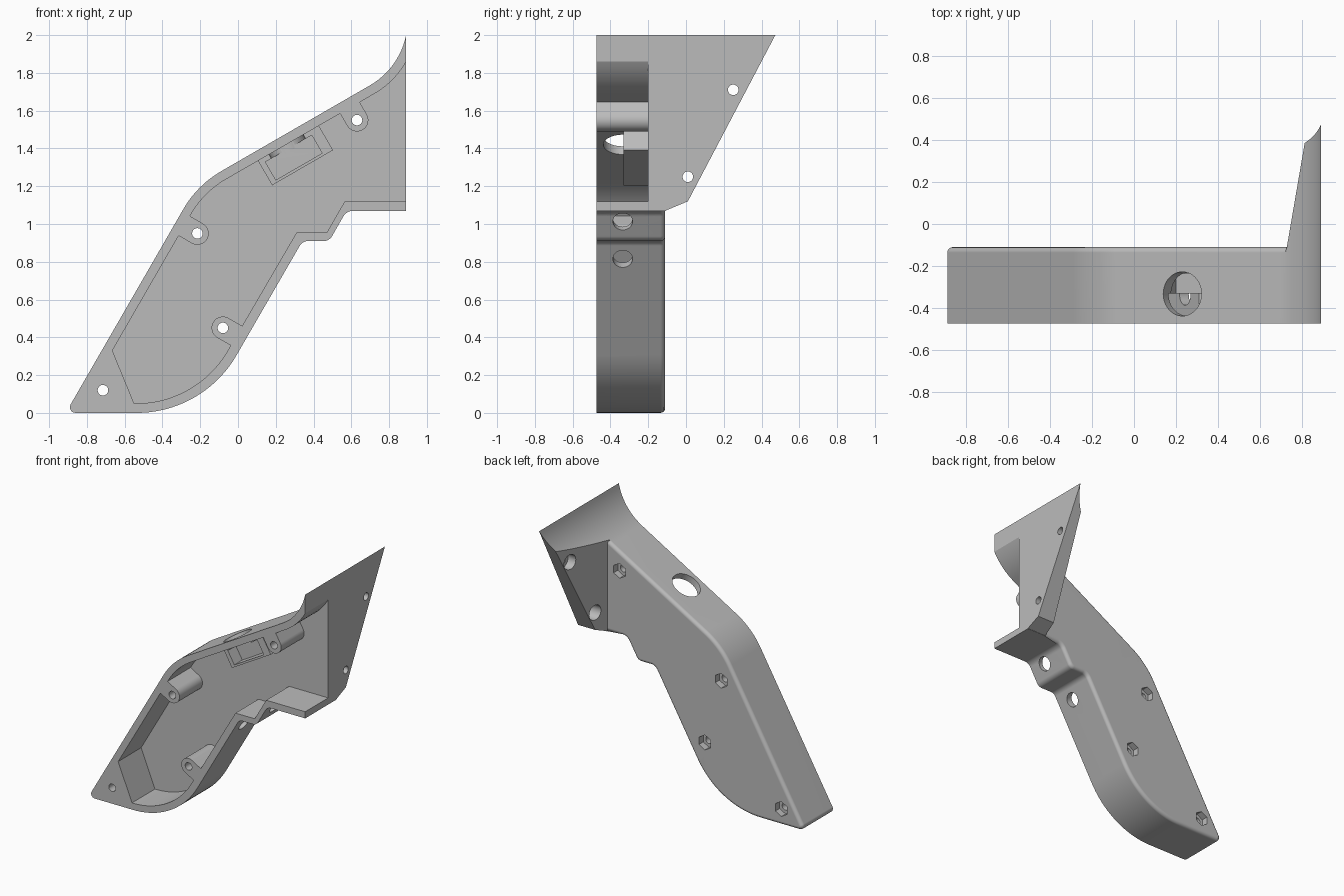
import bpy
import bmesh
from math import radians, cos, sin, tan
from mathutils import Vector, Matrix

if "Cube" in bpy.data.objects:
    bpy.data.objects.remove(bpy.data.objects["Cube"], do_unlink=True)

HALF = 0.473          # half depth of the whole part
BACK = -0.11          # back face of the grip
FLOOR = -0.2          # floor of the hollow
U = Vector((cos(radians(30)), 0, sin(radians(30))))    # along the sloping top
V = Vector((-U.z, 0, U.x))                             # out of the sloping top

grey = bpy.data.materials.new("plain grey")
grey.use_nodes = True
grey.diffuse_color = (0.5, 0.5, 0.5, 1)
grey.node_tree.nodes["Principled BSDF"].inputs["Base Color"].default_value = (0.5, 0.5, 0.5, 1)


def finish(bm, name):
    bmesh.ops.recalc_face_normals(bm, faces=bm.faces)
    mesh = bpy.data.meshes.new(name)
    bm.to_mesh(mesh)
    bm.free()
    mesh.materials.append(grey)
    obj = bpy.data.objects.new(name, mesh)
    bpy.context.collection.objects.link(obj)
    return obj


def prism(name, points, axis, lo, hi):
    """Extrude a closed 2D outline along one axis."""
    place = {"x": lambda p, d: (d, p[0], p[1]),
             "y": lambda p, d: (p[0], d, p[1]),
             "z": lambda p, d: (p[0], p[1], d)}[axis]
    bm = bmesh.new()
    a = [bm.verts.new(place(p, lo)) for p in points]
    b = [bm.verts.new(place(p, hi)) for p in points]
    bm.faces.new(a)
    bm.faces.new(b)
    for i in range(len(a)):
        j = (i + 1) % len(a)
        bm.faces.new((a[i], a[j], b[j], b[i]))
    return finish(bm, name)


def rod(name, centre, direction, radius, lo, hi, sides=40):
    """Cylinder along a direction, from lo to hi relative to the centre."""
    d = Vector(direction).normalized()
    turn = d.to_track_quat("Z", "Y").to_matrix().to_4x4()
    spot = Matrix.Translation(Vector(centre) + d * (lo + hi) / 2)
    bm = bmesh.new()
    bmesh.ops.create_cone(bm, cap_ends=True, segments=sides, radius1=radius,
                          radius2=radius, depth=hi - lo, matrix=spot @ turn)
    return finish(bm, name)


def slope_box(name, u0, u1, v0, v1, y0, y1):
    corners = [U * u + V * v for u, v in ((u0, v0), (u1, v0), (u1, v1), (u0, v1))]
    return prism(name, [(c.x, c.z) for c in corners], "y", y0, y1)


def cut(target, cutter):
    mod = target.modifiers.new("cut", "BOOLEAN")
    mod.operation = "DIFFERENCE"
    mod.solver = "EXACT"
    mod.object = cutter
    bpy.context.view_layer.update()
    graph = bpy.context.evaluated_depsgraph_get()
    mesh = bpy.data.meshes.new_from_object(target.evaluated_get(graph))
    target.modifiers.clear()
    target.data = mesh
    bpy.data.objects.remove(cutter, do_unlink=True)


def arc(cx, cz, r, a0, a1, n):
    angles = [radians(a0 + (a1 - a0) * i / n) for i in range(n + 1)]
    return [(cx + r * cos(a), cz + r * sin(a)) for a in angles]


def rounded(before, corner, after, r, n=8):
    """Replace a corner by an arc tangent to both of its sides."""
    p, a, b = Vector(corner), Vector(before), Vector(after)
    da, db = (a - p).normalized(), (b - p).normalized()
    half = da.angle(db) / 2
    start, end = p + da * r / tan(half), p + db * r / tan(half)
    mid = p + (da + db).normalized() * r / sin(half)
    s, e = start - mid, end - mid
    sweep = s.angle(e)
    pts = []
    for i in range(n + 1):
        t = i / n
        pts.append(tuple(mid + (s * sin((1 - t) * sweep) + e * sin(t * sweep)) / sin(sweep)))
    return pts


def outline(corners):
    pts = []
    for i, (x, z, r, n) in enumerate(corners):
        if r:
            nxt = corners[(i + 1) % len(corners)]
            pts += rounded(corners[i - 1][:2], (x, z), nxt[:2], r, n)
        else:
            pts.append((x, z))
    return pts


# Outer shell outline, with the flared upper end
flare = [(x, z, 0, 0) for x, z in arc(0.498, 2.08, 0.4, -60, -11.54, 12)]
outer = outline([(-0.912, 0, 0.03, 6), (-0.2156, 1.2066, 0.55, 12)] + flare + [
    (0.89, 1.07, 0, 0), (0.575, 1.07, 0.06, 6), (0.483, 0.91, 0.05, 6),
    (0.3415, 0.91, 0.05, 6), (-0.184, 0, 0.61, 20)])
shell = prism("grip_shell", outer, "y", -HALF, HALF)

# Trim the back to leave the tapered mounting flange
cut(shell, prism("back_cutter", [(-1.2, BACK), (0.728, BACK), (0.85, 0.6), (-1.2, 0.6)],
                 "z", -0.2, 2.2))
cut(shell, prism("flange_cutter", [(-0.105, 1.072), (0.01, 1.12), (HALF, 2.0), (0.578, 2.2),
                                   (0.9, 2.2), (0.9, 0.9), (-0.105, 0.9)], "x", 0.6, 1.1))

# Round the back rim of the grip
bm = bmesh.new()
bm.from_mesh(shell.data)
rim = []
for e in bm.edges:
    level = all(abs(v.co.y - BACK) < 1e-4 for v in e.verts)
    crease = all(abs(v.co.x - 0.728) < 1e-3 for v in e.verts)
    if level and not crease and any(f.normal.y > 0.99 for f in e.link_faces) \
            and e.calc_face_angle(0) > 1:
        rim.append(e)
bmesh.ops.bevel(bm, geom=rim, offset=0.026, offset_type="OFFSET", segments=4,
                profile=0.5, affect="EDGES", clamp_overlap=False)
bm.to_mesh(shell.data)
bm.free()

# Hollow, keeping screw posts and the switch holder inside it
flare = [(x, z, 0, 0) for x, z in arc(0.498, 2.08, 0.45, -60, -25, 10)]
inner = outline([(-0.55, 0.05, 0, 0), (-0.665, 0.33, 0, 0), (-0.181, 1.169, 0.5, 12)] + flare + [
    (0.95, 1.89, 0, 0), (0.95, 1.12, 0, 0), (0.565, 1.12, 0, 0), (0.47, 0.955, 0, 0),
    (0.31, 0.955, 0, 0), (-0.217, 0.05, 0.56, 20)])
hollow = prism("hollow_cutter", inner, "y", -0.6, FLOOR)
posts = [(0.63, 1.55, 120), (-0.215, 0.95, 150), (-0.08, 0.45, -30)]
for x, z, ang in posts:
    d = Vector((cos(radians(ang)), sin(radians(ang))))
    side = Vector((-d.y, d.x)) * 0.06
    c = Vector((x, z))
    loop = arc(x, z, 0.06, ang + 90, ang + 270, 16)
    loop += [tuple(c + d * 0.13 - side), tuple(c + d * 0.13 + side)]
    cut(hollow, prism("post_core", loop, "y", -0.7, -0.1))
cut(hollow, slope_box("holder_core", 0.759, 1.131, 0.953, 1.13, -0.33, -0.1))
cut(shell, hollow)

# Screw holes with hexagonal nut pockets on the back
for x, z in [p[:2] for p in posts] + [(-0.715, 0.12)]:
    cut(shell, rod("screw_hole", (x, 0, z), (0, 1, 0), 0.028, -0.6, 0.1, 24))
    cut(shell, rod("nut_pocket", (x, 0, z), (0, 1, 0), 0.056, -0.16, 0.1, 6))

# Counterbored holes through the flange
for y, z in ((0.25, 1.71), (0.01, 1.25)):
    cut(shell, rod("flange_hole", (0, y, z), (1, 0, 0), 0.028, 0.6, 1.0, 24))
    cut(shell, rod("counterbore", (0, y, z), (1, 0, 0), 0.056, 0.6, 0.845, 32))

# Two round openings in the finger side
for x, z in ((0.287, 0.815), (0.54, 1.015)):
    cut(shell, rod("finger_hole", (x, -0.335, z), (U.x, 0, -U.z), 0.052, -0.1, 0.1))

# Button opening in the top and the switch pocket below it
cut(shell, rod("button_hole", (0.23, -0.333, 1.464), V, 0.105, -0.09, 0.2, 48))
cut(shell, slope_box("switch_pocket", 0.79, 1.073, 0.968, 1.078, -0.45, -0.235))

# Smooth curves, crisp edges
shell.name = "grip_shell"
bpy.ops.object.select_all(action="DESELECT")
shell.select_set(True)
bpy.context.view_layer.objects.active = shell
bpy.ops.object.shade_smooth_by_angle(angle=radians(30))
weighted = shell.modifiers.new("even_shading", "WEIGHTED_NORMAL")
weighted.keep_sharp = True
